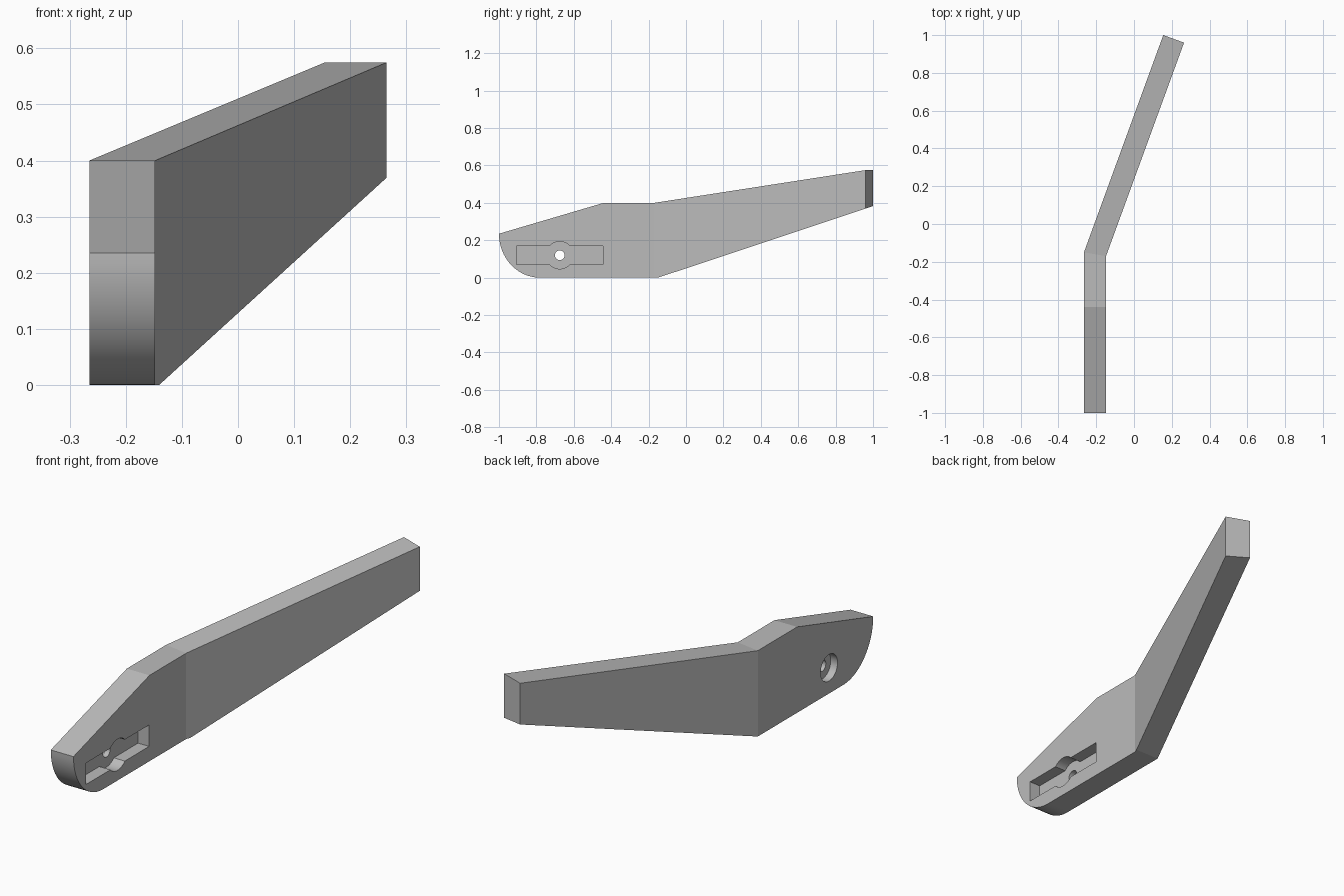
import bpy, bmesh, math
from mathutils import Matrix, Vector

if "Cube" in bpy.data.objects:
    bpy.data.objects.remove(bpy.data.objects["Cube"], do_unlink=True)

grey = bpy.data.materials.new("plain grey")
grey.use_nodes = True
grey.diffuse_color = (0.5, 0.5, 0.5, 1)
grey.node_tree.nodes["Principled BSDF"].inputs["Base Color"].default_value = (0.5, 0.5, 0.5, 1)

OUTER, INNER = -0.265, -0.148      # the two side faces of the straight half
PIVOT_Y, PIVOT_Z = -0.675, 0.12


def make_object(name, bm):
    bmesh.ops.recalc_face_normals(bm, faces=bm.faces)
    mesh = bpy.data.meshes.new(name)
    bm.to_mesh(mesh)
    bm.free()
    obj = bpy.data.objects.new(name, mesh)
    bpy.context.collection.objects.link(obj)
    mesh.materials.append(grey)
    return obj


# Cross-sections along the arm: outer xy, inner xy, bottom z, top z
def straight(y, bottom, top):
    return (OUTER, y), (INNER, y), bottom, top


sections = []
STEPS = 20
for i in range(STEPS + 1):
    a = math.pi / 2 * i / STEPS
    y = -1 + 0.22 * (1 - math.cos(a))
    sections.append(straight(y, 0.235 * (1 - math.sin(a)), 0.235 + (y + 1) * 0.295))
sections += [
    straight(-0.44, 0, 0.4),
    ((OUTER, -0.15), (INNER, -0.17), 0, 0.4),
    ((0.155, 1.0), (0.265, 0.96), 0, 0.575),
]

bm = bmesh.new()
rings = []
for (ox, oy), (ix, iy), bottom, top in sections:
    corners = ((ox, oy, bottom), (ix, iy, bottom), (ix, iy, top), (ox, oy, top))
    rings.append([bm.verts.new(c) for c in corners])
for r, s in zip(rings, rings[1:]):
    for k in range(4):
        n = (k + 1) % 4
        bm.faces.new((r[k], r[n], s[n], s[k]))
bm.faces.new(rings[-1])
bmesh.ops.remove_doubles(bm, verts=bm.verts, dist=0.0001)

# Sloping underside of the angled half
bmesh.ops.bisect_plane(bm, geom=bm.verts[:] + bm.edges[:] + bm.faces[:], dist=0.0001,
                       plane_co=Vector((0, -0.15, 0)), plane_no=Vector((0, 0.333, -1)),
                       clear_outer=True)
bmesh.ops.holes_fill(bm, edges=[e for e in bm.edges if e.is_boundary], sides=0)
bmesh.ops.dissolve_limit(bm, angle_limit=math.radians(0.3), verts=bm.verts, edges=bm.edges)
arm = make_object("lever_arm", bm)


def cut(name, x0, x1, radius=None, size=None):
    """Cut a round or rectangular recess through the side at the pivot."""
    bm = bmesh.new()
    place = Matrix.Translation(((x0 + x1) / 2, PIVOT_Y, PIVOT_Z))
    if radius:
        bmesh.ops.create_cone(bm, cap_ends=True, segments=48, radius1=radius, radius2=radius,
                              depth=x1 - x0, matrix=place @ Matrix.Rotation(math.pi / 2, 4, 'Y'))
    else:
        bmesh.ops.create_cube(bm, size=1, matrix=place @ Matrix.Diagonal((x1 - x0, *size, 1)))
    cutter = make_object(name, bm)
    cutter.hide_render = True
    mod = arm.modifiers.new(name, 'BOOLEAN')
    mod.operation = 'DIFFERENCE'
    mod.solver = 'EXACT'
    mod.object = cutter
    bpy.context.view_layer.objects.active = arm
    bpy.ops.object.modifier_apply(modifier=mod.name)
    bpy.data.objects.remove(cutter, do_unlink=True)


# Slot with round centre on the inner side, counterbore on the outer side
SLOT_FLOOR = INNER - 0.057
cut("slot", SLOT_FLOOR, INNER + 0.05, size=(0.464, 0.1))
cut("slot_centre", SLOT_FLOOR, INNER + 0.05, radius=0.073)
cut("counterbore", OUTER - 0.05, OUTER + 0.035, radius=0.062)
cut("pivot_hole", OUTER - 0.05, INNER + 0.05, radius=0.026)

bpy.ops.object.select_all(action='DESELECT')
arm.select_set(True)
bpy.context.view_layer.objects.active = arm
bpy.ops.object.shade_smooth_by_angle(angle=math.radians(8))
